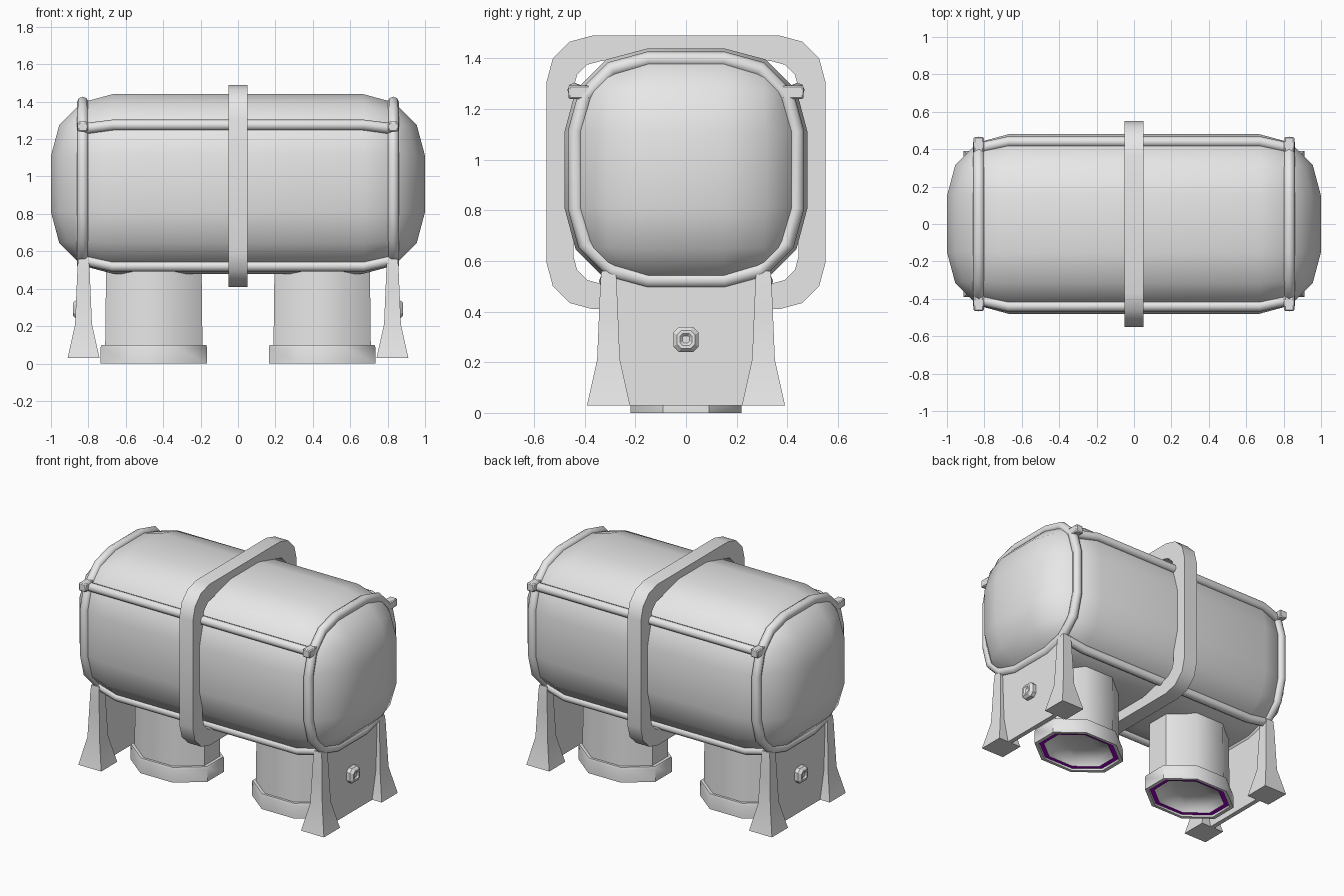
import bpy, bmesh, math
from mathutils import Vector

if "Cube" in bpy.data.objects:
    bpy.data.objects.remove(bpy.data.objects["Cube"])

def material(name, rgb):
    m = bpy.data.materials.new(name)
    m.diffuse_color = (*rgb, 1)
    m.use_nodes = True
    m.node_tree.nodes["Principled BSDF"].inputs["Base Color"].default_value = m.diffuse_color
    return m

GREY = material("light grey", (0.8, 0.8, 0.8))
PURPLE = material("purple", (0.4, 0.0, 0.65))
CZ = 0.96  # height of the tank axis

def finish(ob, angle):
    if not ob.data.materials:
        ob.data.materials.append(GREY)
    bpy.ops.object.select_all(action='DESELECT')
    ob.select_set(True)
    bpy.context.view_layer.objects.active = ob
    bpy.ops.object.shade_smooth_by_angle(angle=math.radians(angle))
    return ob

def from_bmesh(name, bm, angle=40):
    bmesh.ops.recalc_face_normals(bm, faces=bm.faces)
    me = bpy.data.meshes.new(name)
    bm.to_mesh(me)
    bm.free()
    ob = bpy.data.objects.new(name, me)
    bpy.context.collection.objects.link(ob)
    return finish(ob, angle)

def loft(name, rings, angle=40, closed=False, purple_band=None):
    bm = bmesh.new()
    loops = [[bm.verts.new(p) for p in r] for r in rings]
    n = len(loops[0])
    count = len(loops) if closed else len(loops) - 1
    for i in range(count):
        a, b = loops[i], loops[(i + 1) % len(loops)]
        for k in range(n):
            f = bm.faces.new((a[k], a[(k + 1) % n], b[(k + 1) % n], b[k]))
            f.material_index = int(i == purple_band)
    if not closed:
        bm.faces.new(loops[0][::-1])
        bm.faces.new(loops[-1])
    ob = from_bmesh(name, bm, angle)
    if purple_band is not None:
        ob.data.materials.append(PURPLE)
    return ob

def box(name, lo, hi, bevel=0, segments=1):
    bm = bmesh.new()
    bmesh.ops.create_cube(bm, size=1)
    for v in bm.verts:
        v.co = [(l + h) / 2 + c * (h - l) for l, h, c in zip(lo, hi, v.co)]
    if bevel:
        bmesh.ops.bevel(bm, geom=bm.edges[:], offset=bevel, segments=segments,
                        profile=0.5, affect='EDGES', clamp_overlap=True)
    return from_bmesh(name, bm)

def tube(name, points, radius, cyclic=False):
    cu = bpy.data.curves.new(name, 'CURVE')
    cu.dimensions = '3D'
    cu.bevel_depth = radius
    cu.bevel_resolution = 2
    cu.use_fill_caps = True
    sp = cu.splines.new('POLY')
    sp.points.add(len(points) - 1)
    for p, co in zip(sp.points, points):
        p.co = (*co, 1)
    sp.use_cyclic_u = cyclic
    ob = bpy.data.objects.new(name, cu)
    bpy.context.collection.objects.link(ob)
    bpy.ops.object.select_all(action='DESELECT')
    ob.select_set(True)
    bpy.context.view_layer.objects.active = ob
    bpy.ops.object.convert(target='MESH')
    return finish(bpy.context.object, 50)

def rounded(hy, hz, r, segs=3):
    """Rounded rectangle in the YZ plane."""
    pts = []
    for q, (sy, sz) in enumerate(((1, 1), (-1, 1), (-1, -1), (1, -1))):
        for i in range(segs + 1):
            a = math.radians(90 * (q + i / segs))
            pts.append((sy * (hy - r) + r * math.cos(a), sz * (hz - r) + r * math.sin(a)))
    return pts

# Tank body
box("tank_body", (-1, -0.48, CZ - 0.48), (1, 0.48, CZ + 0.48), 0.33, 3)

# Middle flange with a rounded opening
outer, inner = rounded(0.55, 0.54, 0.18), rounded(0.445, 0.44, 0.11)
loft("middle_flange", [[(x, y, 0.95 + z) for y, z in prof] for x, prof in
     ((-0.05, outer), (0.05, outer), (0.05, inner), (-0.05, inner))], closed=True)

# Tube frame running along the tank
for s, side in ((-1, "front"), (1, "back")):
    for level, mid, end in (("upper", (0.44, 0.315), (0.405, 0.295)),
                            ("lower", (0.315, -0.44), (0.3, -0.405))):
        path = [(x, s * p[0], CZ + p[1]) for x, p in
                ((-0.83, end), (-0.67, mid), (0.67, mid), (0.83, end))]
        tube(f"{side}_{level}_rail", path, 0.029)

for sx, end in ((-1, "left"), (1, "right")):
    # End hoop
    tube(f"{end}_hoop", [(sx * 0.83, y, CZ + z) for y, z in rounded(0.436, 0.436, 0.286)],
         0.031, cyclic=True)

    # End plate with a bolt
    xs = sorted((sx * 0.81, sx * 0.84))
    box(f"{end}_end_plate", (xs[0], -0.3, 0.03), (xs[1], 0.3, 0.56))
    loft(f"{end}_bolt", [[(sx * x, y, 0.29 + z) for y, z in rounded(h, h, h * 0.45, 1)]
         for x, h in ((0.83, 0.05), (0.865, 0.05), (0.882, 0.035), (0.882, 0.024), (0.872, 0.014))], 30)

    # Flared square legs and joint stubs
    for sy, side in ((-1, "front"), (1, "back")):
        loft(f"{end}_{side}_leg", [[(sx * 0.826 + h * a, sy * 0.306 + h * b, z)
             for a, b in ((-1, -1), (1, -1), (1, 1), (-1, 1))]
             for z, h in ((0.03, 0.085), (0.21, 0.045), (0.4, 0.037), (0.52, 0.032), (0.56, 0.028))], 60)
        ys = sorted((sy * 0.38, sy * 0.465))
        box(f"{end}_{side}_joint", (sx * 0.83 - 0.027, ys[0], 1.24),
            (sx * 0.83 + 0.027, ys[1], 1.293), 0.006)

    # Hollow nozzle under the tank: flattened octagon with a purple inner ring
    def octagon(hx, z):
        k = hx / 0.285
        return [(sx * 0.45 + k * a, k * b, z) for a, b in
                ((0.285, -0.09), (0.285, 0.09), (0.12, 0.22), (-0.12, 0.22),
                 (-0.285, 0.09), (-0.285, -0.09), (-0.12, -0.22), (0.12, -0.22))]
    loft(f"{end}_nozzle", [octagon(h, z) for h, z in
         ((0.255, 0.53), (0.26, 0.1), (0.28, 0.1), (0.285, 0.085), (0.285, 0.0),
          (0.26, 0.0), (0.255, 0.012), (0.225, 0.012), (0.2, 0.05), (0.1, 0.07))],
         50, purple_band=6)
